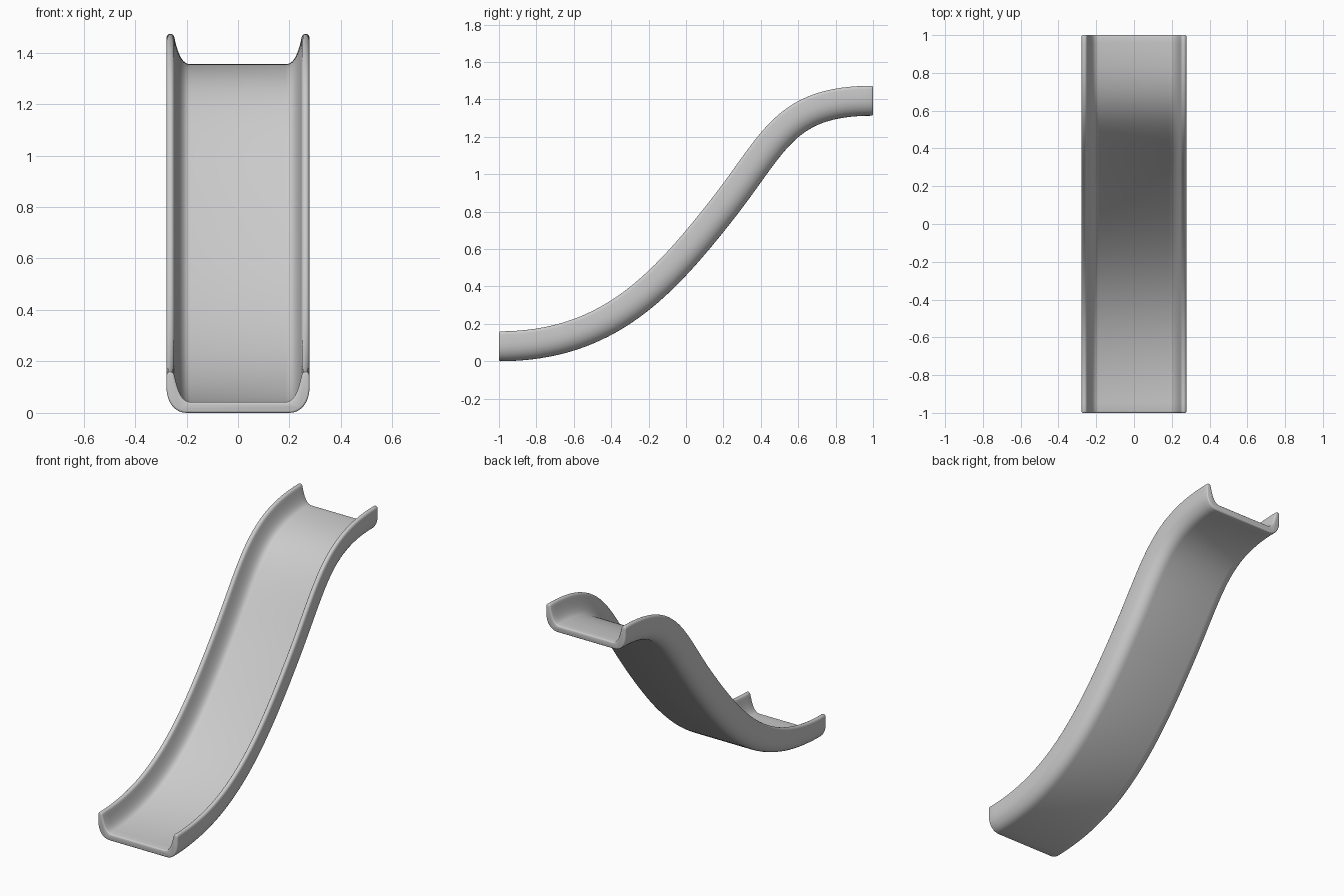
import bpy, bmesh, math
from mathutils import Vector
from mathutils.geometry import interpolate_bezier

cube = bpy.data.objects.get("Cube")
if cube:
    bpy.data.objects.remove(cube, do_unlink=True)

CENTRE = 0.08  # height of the guide path above the underside


def chain(segments, steps):
    """Join bezier segments into one list of points."""
    points = []
    for segment, count in zip(segments, steps):
        part = interpolate_bezier(*[Vector(p) for p in segment], count)
        points += part[1:] if points and (part[0] - points[-1]).length < 1e-5 else part
    return points


# Half of the trough section: outer corner, rounded rim, inner flare
half = chain([
    [(0.200, 0.000), (0.245, 0.000), (0.278, 0.040), (0.278, 0.100)],
    [(0.278, 0.142), (0.278, 0.153), (0.272, 0.160), (0.264, 0.160)],
    [(0.264, 0.160), (0.255, 0.160), (0.249, 0.156), (0.247, 0.145)],
    [(0.247, 0.145), (0.235, 0.090), (0.220, 0.042), (0.185, 0.042)],
], [9, 5, 5, 11])
section = [(p.x, p.y) for p in half] + [(-p.x, p.y) for p in reversed(half)]

# Guide path in the y-z plane: shallow run-out, steep middle, level top
path = chain([
    [(-1.0, 0.08), (-0.42, 0.08), (-0.13, 0.40), (0.20, 0.82)],
    [(0.20, 0.82), (0.48, 1.18), (0.53, 1.393), (1.0, 1.393)],
], [33, 33])

# Sweep the section square to the path
bm = bmesh.new()
rings = []
last = len(path) - 1
for i, point in enumerate(path):
    tangent = (path[min(i + 1, last)] - path[max(i - 1, 0)]).normalized()
    if i in (0, last):
        tangent = Vector((1, 0))
    normal = Vector((-tangent.y, tangent.x))
    ring = []
    for x, h in section:
        p = point + normal * (h - CENTRE)
        ring.append(bm.verts.new((x, p.x, p.y)))
    rings.append(ring)

n = len(section)
for a, b in zip(rings, rings[1:]):
    for j in range(n):
        k = (j + 1) % n
        bm.faces.new((a[j], a[k], b[k], b[j]))
caps = [bm.faces.new(rings[0]), bm.faces.new(rings[-1])]
bmesh.ops.recalc_face_normals(bm, faces=bm.faces)

# Soften both ends
cap_edges = [e for cap in caps for e in cap.edges]
bmesh.ops.bevel(bm, geom=cap_edges, offset=0.008, segments=3,
                profile=0.5, affect='EDGES', clamp_overlap=True)

mesh = bpy.data.meshes.new("slide_chute")
bm.to_mesh(mesh)
bm.free()
slide = bpy.data.objects.new("slide_chute", mesh)
bpy.context.collection.objects.link(slide)

# Plain grey plastic
grey = bpy.data.materials.new("light_grey")
grey.use_nodes = True
colour = (0.6, 0.6, 0.6, 1.0)
grey.diffuse_color = colour
grey.node_tree.nodes["Principled BSDF"].inputs["Base Color"].default_value = colour
mesh.materials.append(grey)

bpy.ops.object.select_all(action='DESELECT')
slide.select_set(True)
bpy.context.view_layer.objects.active = slide
bpy.ops.object.shade_smooth_by_angle(angle=math.radians(40))
